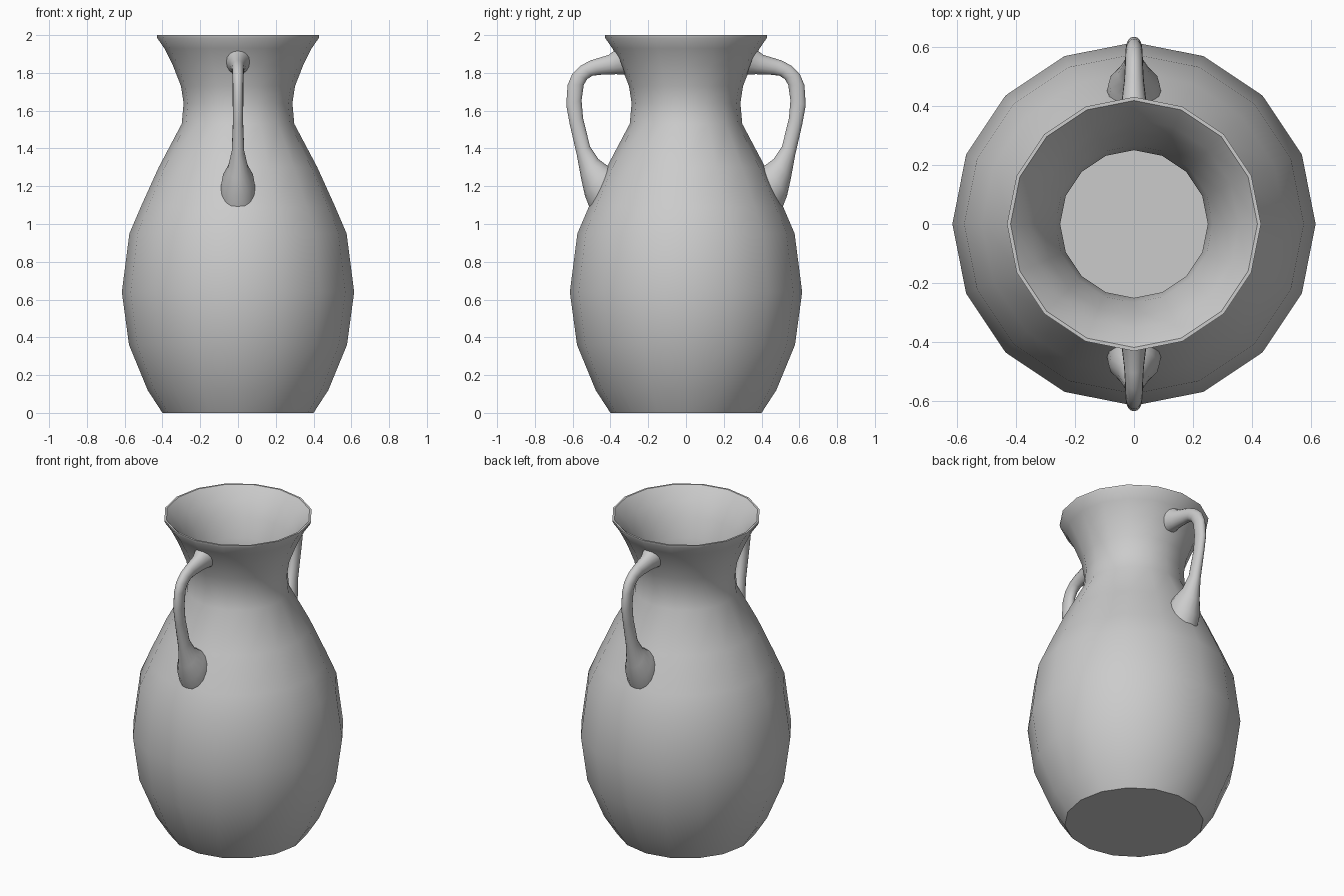
import bpy, bmesh, math
from mathutils import Vector

if "Cube" in bpy.data.objects:
    bpy.data.objects.remove(bpy.data.objects["Cube"])


def finish(name, bm, angle):
    bmesh.ops.recalc_face_normals(bm, faces=bm.faces)
    me = bpy.data.meshes.new(name)
    bm.to_mesh(me)
    bm.free()
    ob = bpy.data.objects.new(name, me)
    bpy.context.collection.objects.link(ob)
    bpy.ops.object.select_all(action='DESELECT')
    ob.select_set(True)
    bpy.context.view_layer.objects.active = ob
    bpy.ops.object.shade_smooth_by_angle(angle=math.radians(angle))
    return ob


def loft(bm, rings, cap_start=True, cap_end=True):
    rows = [[bm.verts.new(p) for p in ring] for ring in rings]
    n = len(rows[0])
    for a, b in zip(rows, rows[1:]):
        for i in range(n):
            j = (i + 1) % n
            bm.faces.new((a[i], a[j], b[j], b[i]))
    if cap_start:
        bm.faces.new(rows[0][::-1])
    if cap_end:
        bm.faces.new(rows[-1])


# Vase body: 16-sided outer wall, thin rim, inner wall and floor
SIDES = 16
outer = [(.40, 0), (.478, .12), (.577, .36), (.615, .64), (.575, .95),
         (.515, 1.09), (.42, 1.30), (.298, 1.53), (.288, 1.64), (.302, 1.73),
         (.345, 1.84), (.39, 1.93), (.428, 1.985), (.43, 2.0)]
inner = [(.418, 2.0), (.355, 1.93), (.31, 1.84), (.266, 1.73), (.25, 1.64),
         (.258, 1.53), (.38, 1.30), (.475, 1.09), (.535, .95), (.575, .64),
         (.537, .36), (.44, .12), (.40, .05)]
bm = bmesh.new()
loft(bm, [[(r * math.cos(math.tau * i / SIDES), r * math.sin(math.tau * i / SIDES), z)
           for i in range(SIDES)] for r, z in outer + inner])
finish("vase_body", bm, 40)

# Handles: outer edge (y, z), inner edge (y, z), half width in x
stations = [(.37, 1.925, .32, 1.79, .062), (.41, 1.895, .37, 1.793, .045),
            (.505, 1.866, .455, 1.79, .034), (.56, 1.837, .495, 1.785, .031),
            (.602, 1.795, .522, 1.768, .030), (.627, 1.735, .541, 1.738, .028),
            (.634, 1.63, .553, 1.655, .028), (.616, 1.53, .545, 1.56, .027),
            (.578, 1.365, .508, 1.41, .033), (.555, 1.24, .465, 1.345, .055),
            (.535, 1.15, .425, 1.315, .085), (.51, 1.085, .385, 1.295, .092)]


def handle(name, side):
    n = 16
    rings = []
    for oy, oz, iy, iz, hw in stations:
        out, inn = Vector((0, oy * side, oz)), Vector((0, iy * side, iz))
        mid, half = (out + inn) / 2, (out - inn) / 2
        rings.append([mid + half * math.cos(math.tau * i / n)
                      + Vector((hw * math.sin(math.tau * i / n), 0, 0))
                      for i in range(n)])
    bm = bmesh.new()
    loft(bm, rings, False, False)
    finish(name, bm, 60)


handle("front_handle", -1)
handle("back_handle", 1)
